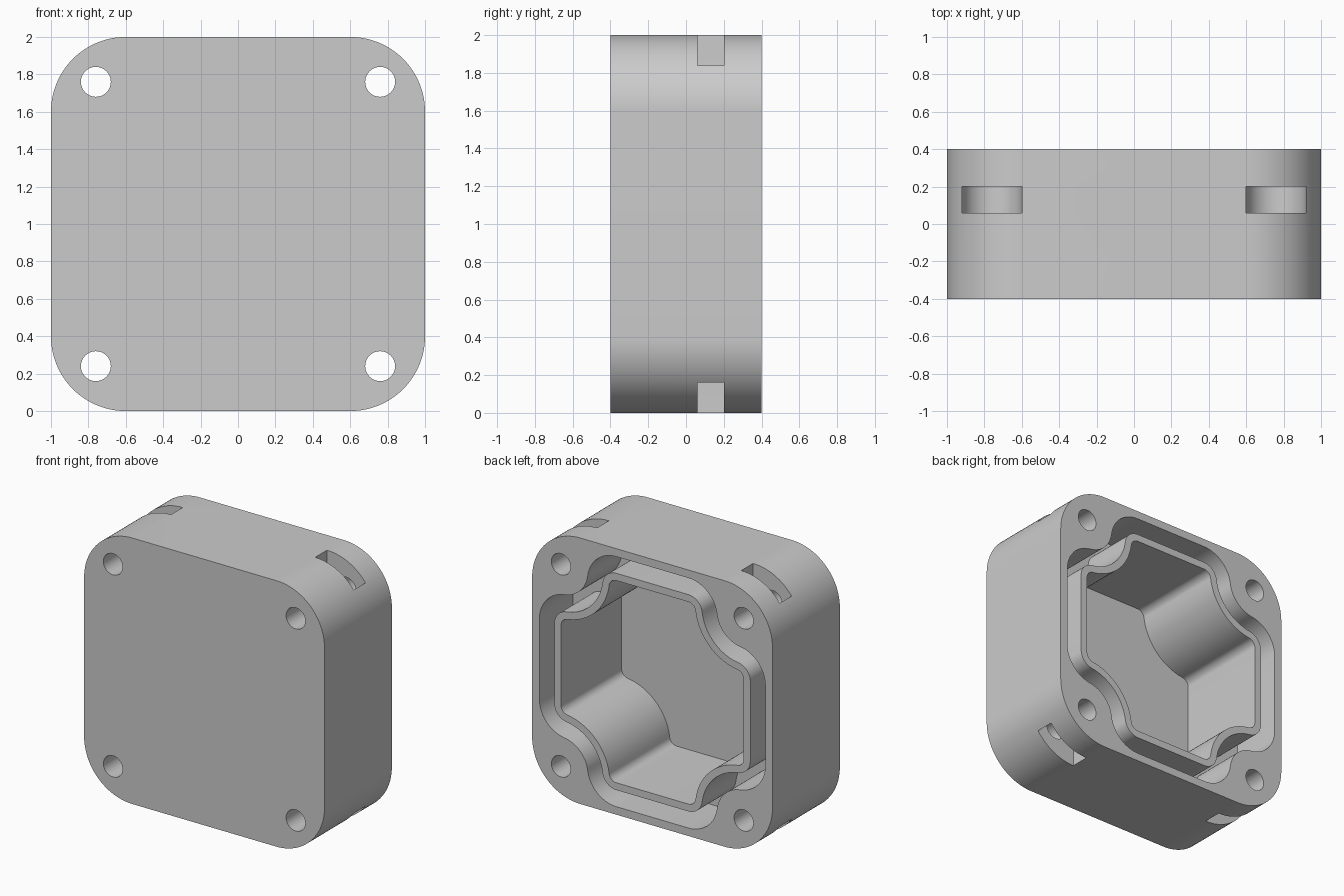
import bpy
import bmesh
from math import sin, cos, pi, atan2, hypot

cube = bpy.data.objects.get("Cube")
if cube:
    bpy.data.objects.remove(cube, do_unlink=True)

HOLE = 0.76      # screw hole offset from the middle on both axes
FLAT = 0.30      # half length of each straight cavity wall
FILLET = 0.06    # corner radius of the cavity wall

grey = bpy.data.materials.new("light_grey")
grey.use_nodes = True
grey.diffuse_color = (0.6, 0.6, 0.6, 1)
grey.node_tree.nodes["Principled BSDF"].inputs["Base Color"].default_value = (0.6, 0.6, 0.6, 1)


def arc(cx, cz, r, a, b, n=12):
    return [(cx + r * cos(a + (b - a) * i / n), cz + r * sin(a + (b - a) * i / n))
            for i in range(n + 1)]


def four_turns(corner):
    """Repeat one corner of an outline around the middle."""
    points = []
    for turn in range(4):
        for x, z in corner:
            for _ in range(turn):
                x, z = -z, x
            points.append((x, z))
    return points


def lobed_outline(offset):
    """Square outline that curves inwards around the screw holes."""
    c = HOLE - FILLET
    tilt = atan2(HOLE - FLAT, FILLET)
    f = FILLET + offset
    r = hypot(FILLET, HOLE - FLAT) - f
    corner = arc(c, FLAT, f, 0, tilt)
    corner += arc(HOLE, HOLE, r, pi + tilt, 1.5 * pi - tilt, 20)[1:]
    corner += arc(FLAT, c, f, pi / 2 - tilt, pi / 2)[1:]
    return four_turns(corner)


def prism(name, outline, y0, y1):
    """Extrude an outline in x and z from y0 to y1."""
    bm = bmesh.new()
    face = bm.faces.new([bm.verts.new((x, y0, z + 1)) for x, z in outline])
    ext = bmesh.ops.extrude_face_region(bm, geom=[face])["geom"]
    moved = [v for v in ext if isinstance(v, bmesh.types.BMVert)]
    bmesh.ops.translate(bm, verts=moved, vec=(0, y1 - y0, 0))
    bmesh.ops.recalc_face_normals(bm, faces=bm.faces)
    mesh = bpy.data.meshes.new(name)
    bm.to_mesh(mesh)
    bm.free()
    mesh.materials.append(grey)
    obj = bpy.data.objects.new(name, mesh)
    bpy.context.collection.objects.link(obj)
    return obj


def combine(target, tool, operation):
    """Apply a boolean and remove the helper."""
    tool.hide_render = True
    mod = target.modifiers.new("bool", 'BOOLEAN')
    mod.operation = operation
    mod.solver = 'EXACT'
    mod.object = tool
    graph = bpy.context.evaluated_depsgraph_get()
    mesh = bpy.data.meshes.new_from_object(target.evaluated_get(graph))
    target.modifiers.clear()
    target.data = mesh
    bpy.data.objects.remove(tool, do_unlink=True)


# Rounded outer block
housing = prism("housing", four_turns(arc(0.6, 0.6, 0.4, 0, pi / 2, 24)), -0.4, 0.4)

# Seal groove, thin rim and deep cavity, all open at the back
combine(housing, prism("groove_cutter", lobed_outline(0.18), 0.0, 0.5), 'DIFFERENCE')
combine(housing, prism("rim_wall", lobed_outline(0.055), -0.1, 0.4), 'UNION')
combine(housing, prism("cavity_cutter", lobed_outline(0.0), -0.32, 0.5), 'DIFFERENCE')

# Screw holes and the round-ended nut slots that open up or down
for sx in (-1, 1):
    for sz in (-1, 1):
        x, z = sx * HOLE, sz * HOLE
        hole = arc(x, z, 0.08, 0, 2 * pi, 32)[:-1]
        combine(housing, prism("hole_cutter", hole, -0.5, 0.5), 'DIFFERENCE')
        slot = [(px, sz * pz) for px, pz in arc(x, HOLE, 0.16, pi, 2 * pi, 24)]
        slot += [(x + 0.16, sz * 1.2), (x - 0.16, sz * 1.2)]
        combine(housing, prism("slot_cutter", slot, 0.06, 0.2), 'DIFFERENCE')

housing.data.name = "housing"
housing.data.materials.clear()
housing.data.materials.append(grey)
for poly in housing.data.polygons:
    poly.material_index = 0

# Smooth curved walls, crisp edges
bpy.ops.object.select_all(action='DESELECT')
housing.select_set(True)
bpy.context.view_layer.objects.active = housing
bpy.ops.object.shade_smooth_by_angle(angle=pi / 6)
